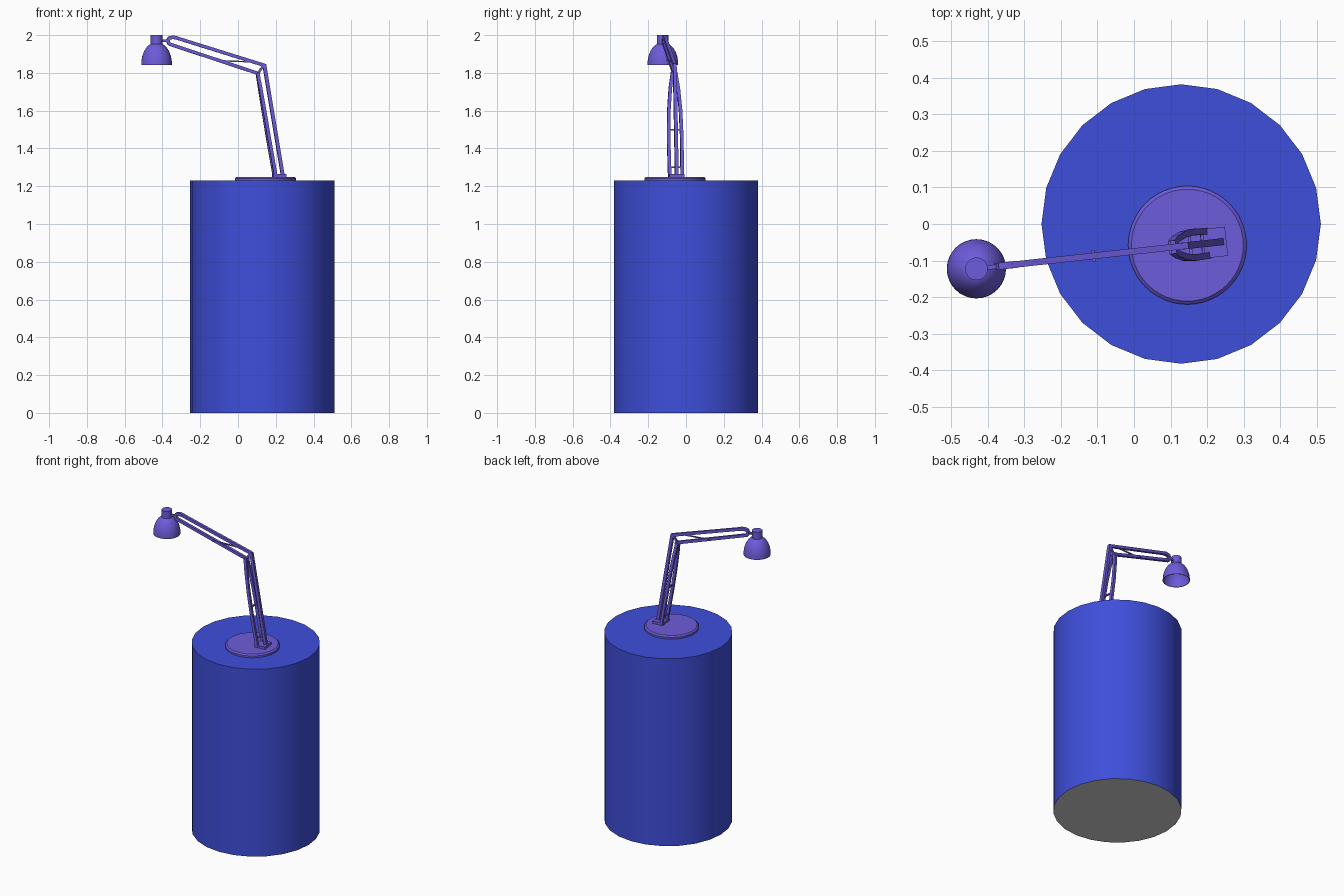
import bpy, bmesh, math
from mathutils import Vector

if "Cube" in bpy.data.objects:
    bpy.data.objects.remove(bpy.data.objects["Cube"])


def material(name, rgb):
    m = bpy.data.materials.new(name)
    m.use_nodes = True
    m.diffuse_color = (*rgb, 1)
    m.node_tree.nodes["Principled BSDF"].inputs["Base Color"].default_value = (*rgb, 1)
    return m


BLUE = material("blue", (0.049, 0.077, 0.71))
PURPLE = material("purple", (0.152, 0.107, 0.70))
GREY = material("grey", (0.65, 0.65, 0.65))


def smooth(obj, angle=35):
    bpy.ops.object.select_all(action="DESELECT")
    obj.select_set(True)
    bpy.context.view_layer.objects.active = obj
    bpy.ops.object.shade_smooth_by_angle(angle=math.radians(angle))


def add_mesh(name, bm, mat):
    bmesh.ops.recalc_face_normals(bm, faces=bm.faces)
    me = bpy.data.meshes.new(name)
    bm.to_mesh(me)
    bm.free()
    me.materials.append(mat)
    obj = bpy.data.objects.new(name, me)
    bpy.context.collection.objects.link(obj)
    return obj


def lathe(name, profile, centre, sides, mat):
    """Revolve (radius, z) points about a vertical axis."""
    bm = bmesh.new()
    verts = [bm.verts.new((r, 0, z)) for r, z in profile]
    edges = [bm.edges.new(pair) for pair in zip(verts, verts[1:])]
    bmesh.ops.spin(bm, geom=verts + edges, cent=(0, 0, 0), axis=(0, 0, 1),
                   angle=math.tau, steps=sides, use_merge=True)
    bmesh.ops.remove_doubles(bm, verts=bm.verts, dist=0.0001)
    obj = add_mesh(name, bm, mat)
    obj.location = (*centre, 0)
    smooth(obj)


def arm_point(x, side, z):
    """Point in the slightly turned plane of the lamp arm."""
    return Vector((x - 0.11 * side, -0.075 + 0.11 * x + side, z))


ARM_SIDE = Vector((-0.11, 1, 0)).normalized()


def bar(name, points, half, across=ARM_SIDE):
    """Square bar swept through (x, side, z) points of the arm plane."""
    pts = [arm_point(*p) for p in points]
    bm = bmesh.new()
    rings = []
    for i, p in enumerate(pts):
        tangent = (pts[min(i + 1, len(pts) - 1)] - pts[max(i - 1, 0)]).normalized()
        up = tangent.cross(across).normalized()
        side = up.cross(tangent)
        rings.append([bm.verts.new(p + half * (a * side + b * up))
                      for a, b in ((1, 1), (-1, 1), (-1, -1), (1, -1))])
    for r, s in zip(rings, rings[1:]):
        for k in range(4):
            bm.faces.new((r[k], r[k - 1], s[k - 1], s[k]))
    bm.faces.new(rings[0])
    bm.faces.new(rings[-1])
    add_mesh(name, bm, PURPLE)


def pin(name, x, z, reach, half):
    """Cross pin running from side to side of the arm."""
    bar(name, [(x, -reach, z), (x, reach, z)], half, Vector((0, 0, 1)))


# Pedestal with a grey underside
bpy.ops.mesh.primitive_cylinder_add(vertices=24, radius=0.382, depth=1.23,
                                    location=(0.129, 0, 0.615))
pedestal = bpy.context.object
pedestal.name = "pedestal"
pedestal.data.materials.append(BLUE)
pedestal.data.materials.append(GREY)
for f in pedestal.data.polygons:
    f.material_index = 1 if f.normal.z < -0.9 else 0
smooth(pedestal)

# Lamp base disc
lathe("lamp_base", [(0, 1.23), (0.162, 1.23), (0.162, 1.242), (0.153, 1.25), (0, 1.25)],
      (0.146, -0.058), 48, PURPLE)

# Foot block holding the arm
bpy.ops.mesh.primitive_cube_add(size=1, location=arm_point(0.218, 0, 1.257),
                                rotation=(0, 0, math.atan(0.11)))
foot = bpy.context.object
foot.name = "arm_foot"
foot.scale = (0.07, 0.08, 0.018)
foot.data.materials.append(PURPLE)

# Lower arm: bowed front pair, single back bar, cross pins
BOW = [(0.197, 0.033, 1.25), (0.162, 0.035, 1.45), (0.137, 0.031, 1.6),
       (0.117, 0.021, 1.72), (0.104, 0.009, 1.795)]
for label, s in (("left", 1), ("right", -1)):
    bar(f"lower_arm_{label}", [(x, s * w, z) for x, w, z in BOW], 0.0088)
bar("lower_arm_back", [(0.238, 0, 1.25), (0.139, 0, 1.845)], 0.0095)
pin("cross_pin_low", 0.188, 1.30, 0.034, 0.004)
pin("cross_pin_high", 0.154, 1.50, 0.034, 0.004)

# Elbow link and upper arm
bar("elbow_link", [(0.104, 0, 1.795), (0.137, 0, 1.842)], 0.006)
pin("elbow_pin", 0.108, 1.797, 0.018, 0.007)
bar("upper_arm_top", [(0.14, 0, 1.84), (-0.335, 0, 1.988)], 0.0088)
bar("upper_arm_bottom", [(0.108, 0, 1.797), (-0.365, 0, 1.953)], 0.0088)
bar("spring_rod", [(0.08, 0, 1.858), (-0.11, 0, 1.865)], 0.0035)
pin("spring_pin", -0.11, 1.868, 0.016, 0.0045)

# Wrist loop and head mount
bar("wrist_loop", [(-0.32, 0, 1.984), (-0.345, 0, 1.989), (-0.364, 0, 1.984),
                   (-0.372, 0, 1.968), (-0.362, 0, 1.952)], 0.0095)
bar("head_mount", [(-0.365, 0, 1.97), (-0.43, 0, 1.97)], 0.006)

# Lamp head: thin open shade and round cap
HEAD = (-0.431, -0.1225)
OUTER = [(0.081, 1.842), (0.0805, 1.862), (0.076, 1.888), (0.067, 1.913),
         (0.054, 1.934), (0.041, 1.947), (0.027, 1.955)]
INNER = [(r - 0.003, z - 0.003) for r, z in reversed(OUTER[1:])] + [(0.078, 1.842), OUTER[0]]
lathe("lamp_shade", OUTER + [(0, 1.957)], HEAD, 32, PURPLE)
lathe("shade_lining", [(0, 1.953)] + INNER, HEAD, 32, PURPLE)
lathe("lamp_cap", [(0, 1.95), (0.031, 1.95), (0.031, 2.0), (0, 2.0)], HEAD, 32, PURPLE)
